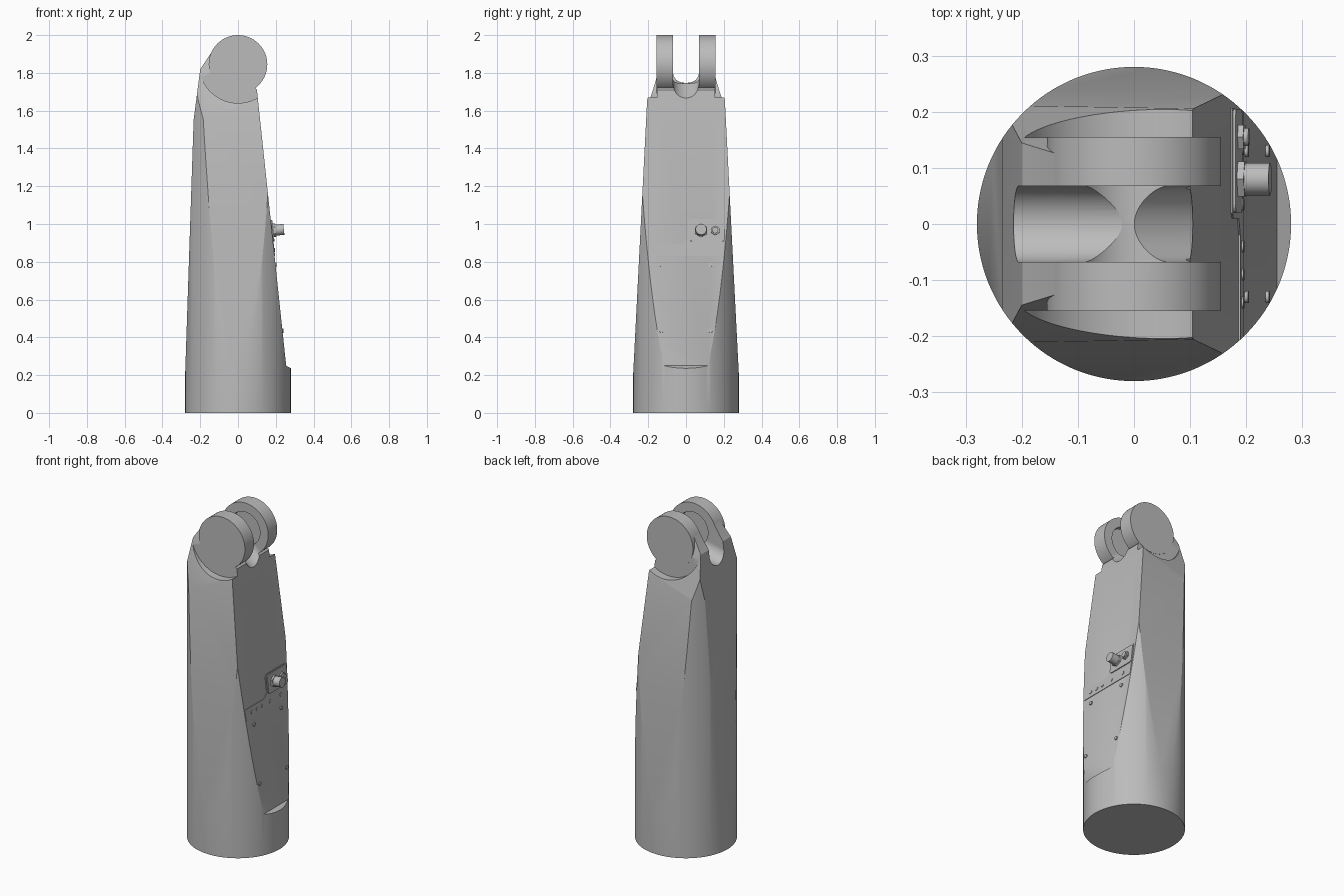
import bpy, bmesh, math
from mathutils import Vector, Matrix

if "Cube" in bpy.data.objects:
    bpy.data.objects.remove(bpy.data.objects["Cube"])

grey = bpy.data.materials.new("plain_grey")
grey.use_nodes = True
COLOUR = (0.5, 0.5, 0.5, 1)
grey.diffuse_color = COLOUR
grey.node_tree.nodes["Principled BSDF"].inputs["Base Color"].default_value = COLOUR

AXIS_Z = 1.845          # height of the hinge axis
LUG_R = 0.155
GAP = 0.068             # half the gap between the lugs


def to_object(name, bm):
    bmesh.ops.recalc_face_normals(bm, faces=bm.faces)
    mesh = bpy.data.meshes.new(name)
    bm.to_mesh(mesh)
    bm.free()
    ob = bpy.data.objects.new(name, mesh)
    bpy.context.collection.objects.link(ob)
    mesh.materials.append(grey)
    return ob


def cylinder(name, radius, start, end, sides=96):
    start, end = Vector(start), Vector(end)
    turn = (end - start).to_track_quat('Z', 'Y').to_matrix().to_4x4()
    bm = bmesh.new()
    bmesh.ops.create_cone(bm, cap_ends=True, segments=sides, radius1=radius, radius2=radius,
                          depth=(end - start).length,
                          matrix=Matrix.Translation((start + end) / 2) @ turn)
    return to_object(name, bm)


def loft(name, ring_a, ring_b):
    bm = bmesh.new()
    a = [bm.verts.new(p) for p in ring_a]
    b = [bm.verts.new(p) for p in ring_b]
    bm.faces.new(a)
    bm.faces.new(b)
    for i in range(len(a)):
        j = (i + 1) % len(a)
        bm.faces.new((a[i], a[j], b[j], b[i]))
    return to_object(name, bm)


def boolean(target, tool, operation):
    mod = target.modifiers.new("cut", 'BOOLEAN')
    mod.operation, mod.object, mod.solver = operation, tool, 'EXACT'
    bpy.context.view_layer.objects.active = target
    bpy.ops.object.modifier_apply(modifier=mod.name)
    bpy.data.objects.remove(tool)


def smooth(ob, angle=25):
    bpy.ops.object.select_all(action='DESELECT')
    ob.select_set(True)
    bpy.context.view_layer.objects.active = ob
    bpy.ops.object.shade_smooth_by_angle(angle=math.radians(angle))


def slice_off(bm, point, normal):
    geom = bm.verts[:] + bm.edges[:] + bm.faces[:]
    cut = bmesh.ops.bisect_plane(bm, geom=geom, dist=1e-5, plane_co=point,
                                 plane_no=normal, clear_outer=True)
    edges = [e for e in cut['geom_cut'] if isinstance(e, bmesh.types.BMEdge)]
    bmesh.ops.edgenet_fill(bm, edges=edges)


# Round column trimmed by tapering flats
body = cylinder("body", 0.28, (0, 0, 0), (0, 0, 2), 128)
bm = bmesh.new()
bm.from_mesh(body.data)
outline = [(-0.28, 0.2), (-0.235, 1.55), (-0.2, 1.82), (-0.14, 1.91), (-0.1, 1.93), (0.1, 1.71)]
for (x0, z0), (x1, z1) in zip(outline, outline[1:]):
    slice_off(bm, (x0, 0, z0), (z0 - z1, 0, x1 - x0))
for s in (-1, 1):
    slice_off(bm, (0, s * 0.28, 0.2), (0, s, 0.051))             # side flat
    slice_off(bm, (0, s * 0.205, 1.63), (-0.26, s * 4, 1))       # shoulder
bmesh.ops.recalc_face_normals(bm, faces=bm.faces)
bm.to_mesh(body.data)
bm.free()

# Long sloping flat with a small ledge at its foot
slope = [(0.255, 0.25), (0.3, 0.225), (0.6, 0.225), (0.6, 1.9), (0.08, 1.9)]
boolean(body, loft("slope_cutter", [(x, -0.5, z) for x, z in slope],
                   [(x, 0.5, z) for x, z in slope]), 'DIFFERENCE')

# Clearance around each lug, then the lugs themselves
for s in (-1, 1):
    boolean(body, cylinder("clearance", 0.205, (0, s * 0.154, AXIS_Z), (0, s * 0.5, AXIS_Z)),
            'DIFFERENCE')
for s in (-1, 1):
    boolean(body, cylinder("lug", LUG_R, (0, s * 0.05, AXIS_Z), (0, s * 0.155, AXIS_Z)), 'UNION')


# Round-bottomed channels between the lugs, one falling to each side
def channel(x_in, z_in, x_out, z_out):
    arc = [math.pi + math.pi * i / 32 for i in range(33)]
    profile = [(GAP * math.cos(t), GAP + GAP * math.sin(t)) for t in arc]
    profile += [(GAP, 0.6), (-GAP, 0.6)]
    return loft("channel", [(x_in, y, z_in + z) for y, z in profile],
                [(x_out, y, z_out + z) for y, z in profile])


boolean(body, channel(-0.05, 1.783, 0.4, 1.445), 'DIFFERENCE')
boolean(body, channel(0.03, 1.758, -0.4, 1.668), 'DIFFERENCE')
boolean(body, cylinder("bore", 0.1, (0, -0.1, AXIS_Z), (0, 0.1, AXIS_Z)), 'DIFFERENCE')
smooth(body)


# Details on the sloping flat
def face_x(z):
    return 0.255 - (z - 0.25) * 0.155 / 1.46


NORMAL = Vector((1, 0, 0.106)).normalized()


def plate(name, points, bottom, top):
    rings = [[Vector((face_x(z), y, z)) + NORMAL * d for y, z in points] for d in (bottom, top)]
    return loft(name, *rings)


def stud(name, y, z, radius, bottom, top, sides):
    base = Vector((face_x(z), y, z))
    smooth(cylinder(name, radius, base + NORMAL * bottom, base + NORMAL * top, sides))


plate("cover_strip", [(-0.2, 0.83), (0.2, 0.83), (0.207, 1.025), (0.02, 1.025),
                      (0.01, 1.01), (0.01, 0.92), (-0.02, 0.895), (-0.207, 0.895)], -0.01, 0.003)

# Rounded mounting plate
corners = [(0.19, 1.005, 0), (0.035, 1.005, 90), (0.035, 0.922, 180), (0.19, 0.922, 270)]
rounded = []
for cy, cz, a in corners:
    for k in range(5):
        t = math.radians(a + k * 22.5)
        rounded.append((cy + 0.015 * math.cos(t), cz + 0.015 * math.sin(t)))
plate("mounting_plate", rounded, -0.005, 0.008)

stud("large_nut", 0.08, 0.965, 0.036, 0, 0.02, 6)
stud("large_connector", 0.08, 0.965, 0.029, 0, 0.064, 32)
stud("small_nut", 0.155, 0.965, 0.025, 0, 0.018, 6)
stud("small_connector", 0.155, 0.965, 0.016, 0, 0.026, 24)

rivets = [(y, 0.862) for y in (-0.14, -0.09, -0.04, 0.035, 0.135)]
rivets += [(y, z) for z in (0.785, 0.435) for y in (-0.13, 0.13)]
for y, z in rivets:
    stud("rivet", y, z, 0.011, -0.005, 0.006, 16)
